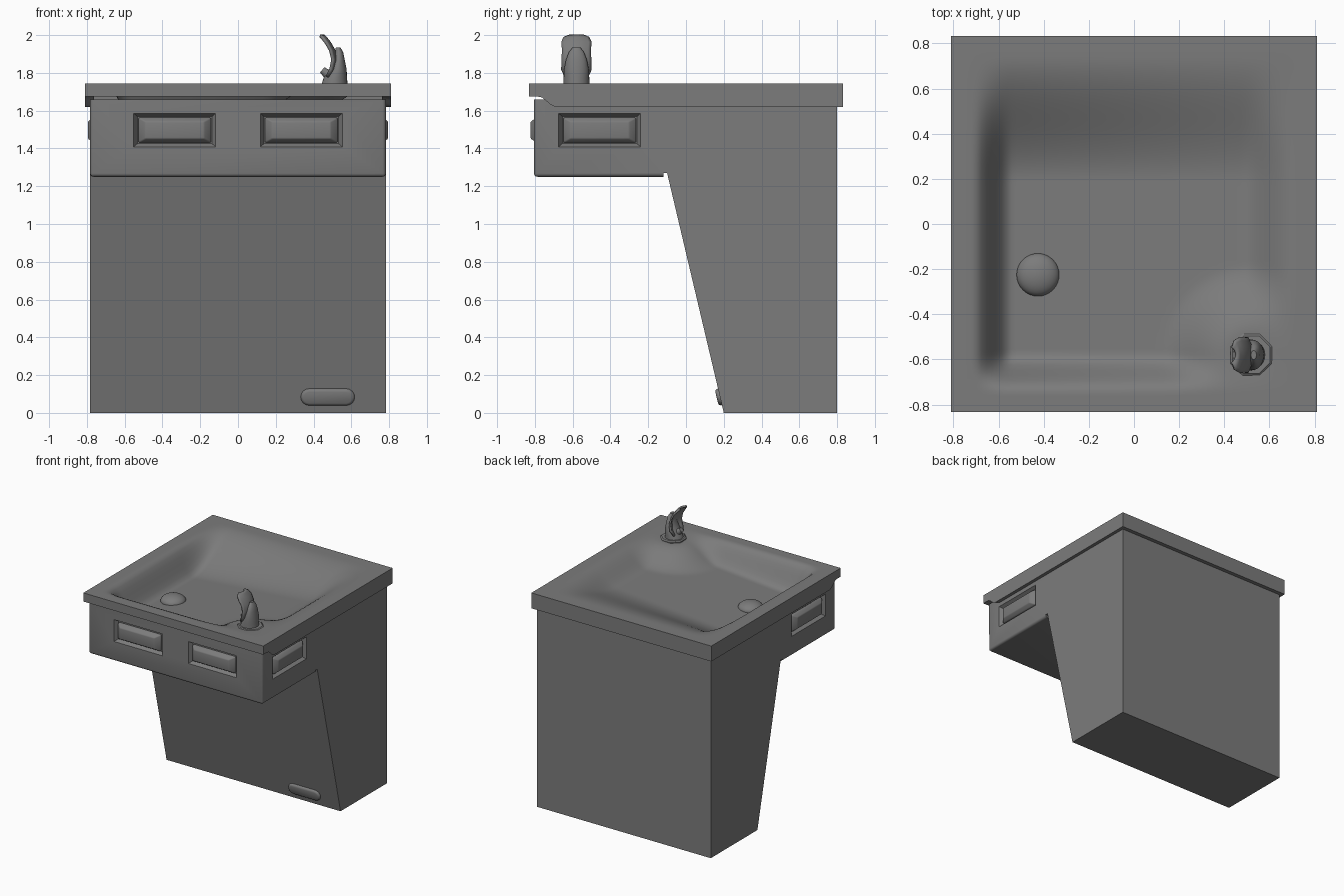
import bpy, bmesh, math
from mathutils import Matrix, Vector

cube = bpy.data.objects.get("Cube")
if cube:
    bpy.data.objects.remove(cube, do_unlink=True)

steel = bpy.data.materials.new("grey steel")
steel.use_nodes = True
GREY = (0.2, 0.2, 0.2, 1)
steel.diffuse_color = GREY
steel.node_tree.nodes["Principled BSDF"].inputs["Base Color"].default_value = GREY


def make(name, bm, smooth=None, recalc=True):
    if recalc:
        bmesh.ops.recalc_face_normals(bm, faces=bm.faces)
    mesh = bpy.data.meshes.new(name)
    bm.to_mesh(mesh)
    bm.free()
    mesh.materials.append(steel)
    ob = bpy.data.objects.new(name, mesh)
    bpy.context.collection.objects.link(ob)
    bpy.ops.object.select_all(action="DESELECT")
    bpy.context.view_layer.objects.active = ob
    ob.select_set(True)
    if smooth:
        bpy.ops.object.shade_smooth_by_angle(angle=math.radians(smooth))
    return ob


def loft(bm, rings, caps=True):
    """Bridge a list of closed point rings."""
    rows = [[bm.verts.new(p) for p in ring] for ring in rings]
    n = len(rows[0])
    for a, b in zip(rows, rows[1:]):
        for i in range(n):
            j = (i + 1) % n
            bm.faces.new((a[i], a[j], b[j], b[i]))
    if caps:
        bm.faces.new(rows[0][::-1])
        bm.faces.new(rows[-1])
    return rows


def frustum(bm, mat, sections):
    """Rectangular sections (half width, half height, outward offset)."""
    loft(bm, [[mat @ Vector((sx * u, -w, sz * v)) for sx, sz in
               ((-1, -1), (1, -1), (1, 1), (-1, 1))] for u, v, w in sections])


def ellipse(cx, cy, z, rx, ry, n=24, turn=0.0):
    return [(cx + rx * math.cos(turn + math.tau * i / n),
             cy + ry * math.sin(turn + math.tau * i / n), z) for i in range(n)]


def ease(t):
    t = max(0.0, min(1.0, t))
    return t * t * (3 - 2 * t)


# Cabinet: side profile extruded across the width
HALF = 0.783
profile = [(0.2, 0), (0.8, 0), (0.8, 1.66), (-0.805, 1.66), (-0.805, 1.25),
           (-0.12, 1.25), (-0.12, 1.27), (-0.1, 1.27)]
bm = bmesh.new()
loft(bm, [[(x, y, z) for y, z in profile] for x in (-HALF, HALF)])
round_edges = [e for e in bm.edges
               if all(v.co.y < -0.8 for v in e.verts) and min(v.co.z for v in e.verts) < 1.3
               or all(abs(v.co.z - 1.25) < 0.001 for v in e.verts)
               and min(v.co.y for v in e.verts) < -0.8]
bmesh.ops.bevel(bm, geom=round_edges, offset=0.018, segments=3, affect="EDGES", profile=0.5)
cabinet = make("cabinet", bm)

# Push bar positions on the front and both sides
places = {
    "front_push_bar_left": Matrix.Translation((0.335, -0.805, 1.497)),
    "front_push_bar_right": Matrix.Translation((-0.335, -0.805, 1.497)),
}
for side, s in (("left", 1), ("right", -1)):
    places["side_push_bar_" + side] = (Matrix.Translation((s * HALF, -0.457, 1.497))
                                       @ Matrix.Rotation(s * math.pi / 2, 4, "Z"))

# Recesses and the hollow under the basin
bm = bmesh.new()
for mat in places.values():
    frustum(bm, mat, [(0.198, 0.072, -0.03), (0.217, 0.089, 0), (0.217, 0.089, 0.02)])
frustum(bm, Matrix.Identity(4), [(0.72, 0.72, -0.74), (0.72, 0.72, 0.74)])
for v in bm.verts:
    if abs(v.co.x) == bm.verts[:][-1].co.x or v in bm.verts[:][-8:]:
        v.co.z += 2.04
cutter = make("recess_cutter", bm)
cutter.hide_render = True
mod = cabinet.modifiers.new("recesses", "BOOLEAN")
mod.operation, mod.solver, mod.object = "DIFFERENCE", "EXACT", cutter
bpy.context.view_layer.objects.active = cabinet
bpy.ops.object.modifier_apply(modifier=mod.name)
bpy.data.objects.remove(cutter, do_unlink=True)
cabinet.select_set(True)
bpy.ops.object.shade_smooth_by_angle(angle=math.radians(35))

# Push bars
for name, mat in places.items():
    out = 0.018 if "front" in name else 0.012
    bm = bmesh.new()
    frustum(bm, mat, [(0.192, 0.066, -0.032), (0.192, 0.066, -0.015), (0.155, 0.045, out)])
    bmesh.ops.bevel(bm, geom=bm.edges[:], offset=0.006, segments=2, affect="EDGES", profile=0.5)
    make(name, bm, 35)


# Counter top with a sunken basin, deepest near the drain
def basin_depth(x, y):
    shape = (ease((x + 0.71) / 0.17) * ease((0.72 - x) / 0.24)
             * ease((y + 0.74) / 0.16) * ease((0.74 - y) / 0.55))
    corner = ease((math.hypot(x - 0.52, y + 0.58) - 0.1) / 0.3)
    return (0.19 - 0.08 * (x + 0.42)) * shape * (0.12 + 0.88 * corner)


def lip_bottom(y):
    return 1.62 + 0.055 * ease((-0.69 - y) / 0.09)


N = 72
bm = bmesh.new()
bmesh.ops.create_grid(bm, x_segments=N, y_segments=N, size=1)
for v in bm.verts:
    v.co.x *= 0.81
    v.co.y *= 0.832
    v.co.z = 1.745 - basin_depth(v.co.x, v.co.y)
rim = [e for e in bm.edges if e.is_boundary]
for inward in (False, True):
    ext = bmesh.ops.extrude_edge_only(bm, edges=rim)["geom"]
    rim = [g for g in ext if isinstance(g, bmesh.types.BMEdge)]
    for v in [g for g in ext if isinstance(g, bmesh.types.BMVert)]:
        if inward:
            v.co.x *= 0.94
            v.co.y *= 0.94
        else:
            v.co.z = lip_bottom(v.co.y)
make("basin_top", bm, 40)

# Drain dome
floor = 1.745 - basin_depth(-0.425, -0.225)
bm = bmesh.new()
bmesh.ops.create_uvsphere(bm, u_segments=32, v_segments=16, radius=1)
for v in bm.verts:
    v.co = (-0.425 + 0.095 * v.co.x, -0.225 + 0.095 * v.co.y, floor + 0.05 * v.co.z)
make("drain_dome", bm, 40)

# Bubbler collar, stem and nozzle
BX, BY = 0.52, -0.58
bm = bmesh.new()
loft(bm, [ellipse(BX, BY, z, r, r, 8, math.pi / 8)
          for z, r in ((1.69, 0.1), (1.738, 0.1), (1.745, 0.09))])
make("bubbler_collar", bm)
bm = bmesh.new()
loft(bm, [ellipse(cx, BY, z, rx, ry) for z, cx, rx, ry in (
    (1.72, 0.51, 0.072, 0.07), (1.775, 0.515, 0.062, 0.068), (1.82, 0.53, 0.045, 0.065),
    (1.87, 0.535, 0.03, 0.055), (1.91, 0.535, 0.022, 0.04), (1.935, 0.53, 0.012, 0.02))])
make("bubbler_stem", bm, 50)
bm = bmesh.new()
tilt = Matrix.Translation((0.465, BY, 1.8)) @ Matrix.Rotation(math.radians(-50), 4, "Y")
bmesh.ops.create_cone(bm, cap_ends=True, segments=16, radius1=0.028, radius2=0.018,
                      depth=0.05, matrix=tilt)
make("bubbler_nozzle", bm, 40)

# Curved hood over the nozzle
bm = bmesh.new()
rows = []
for x, z, w in ((0.49, 1.78, 0.06), (0.51, 1.82, 0.078), (0.52, 1.87, 0.076),
                (0.508, 1.92, 0.074), (0.485, 1.96, 0.078), (0.465, 1.985, 0.066),
                (0.453, 1.997, 0.035)):
    rows.append([bm.verts.new((x - 0.02 * t * t, BY + w * t, z))
                 for t in [i / 5 - 1 for i in range(11)]])
for a, b in zip(rows, rows[1:]):
    for i in range(10):
        bm.faces.new((a[i], a[i + 1], b[i + 1], b[i]))
hood = make("bubbler_hood", bm, 50)
mod = hood.modifiers.new("thickness", "SOLIDIFY")
mod.thickness, mod.offset = 0.014, 0

# Rounded plate low on the sloping front
bm = bmesh.new()
lean = Matrix.Translation((0.475, 0.182, 0.085)) @ Matrix.Rotation(math.atan2(0.3, 1.27), 4, "X")


def capsule(r, w):
    pts = []
    for s in (1, -1):
        for i in range(9):
            a = math.pi * (i / 8 - 0.5)
            pts.append(lean @ Vector((s * (0.098 + r * math.cos(a)), -w, s * r * math.sin(a))))
    return pts


loft(bm, [capsule(r, w) for r, w in ((0.045, -0.01), (0.045, 0.008), (0.04, 0.016), (0.03, 0.02))])
make("lower_plate", bm, 50)
